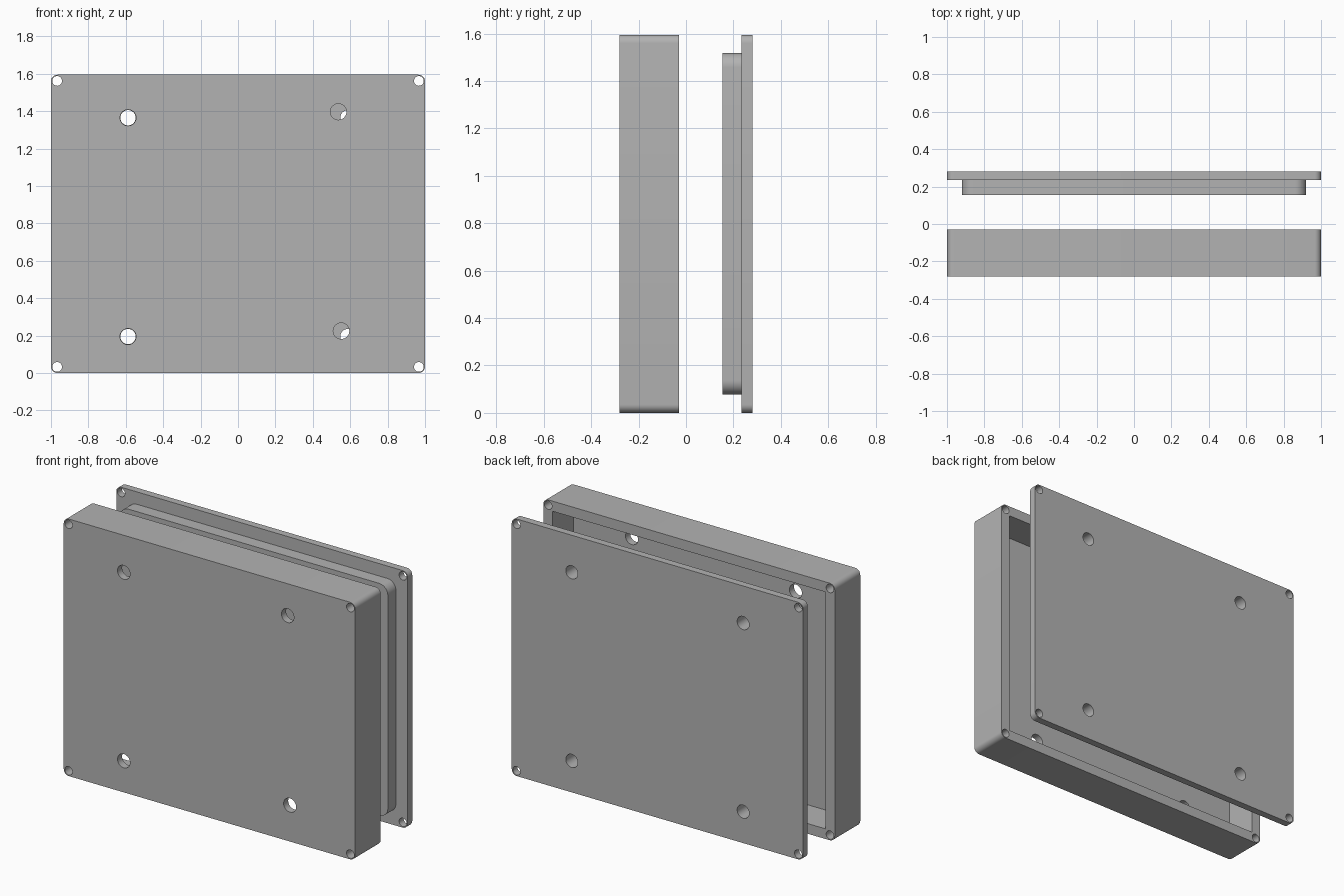
import bpy, bmesh, math

cube = bpy.data.objects.get("Cube")
if cube:
    bpy.data.objects.remove(cube, do_unlink=True)

HEIGHT = 1.595
MID = HEIGHT / 2

grey = bpy.data.materials.new("plain grey")
grey.use_nodes = True
colour = (0.45, 0.45, 0.45, 1)
grey.diffuse_color = colour
grey.node_tree.nodes["Principled BSDF"].inputs["Base Color"].default_value = colour


def prism(name, outline, y0, y1):
    """Extrude an x, z outline from y0 to y1."""
    bm = bmesh.new()
    face = bm.faces.new([bm.verts.new((x, y0, z)) for x, z in outline])
    ext = bmesh.ops.extrude_face_region(bm, geom=[face])
    verts = [v for v in ext["geom"] if isinstance(v, bmesh.types.BMVert)]
    bmesh.ops.translate(bm, verts=verts, vec=(0, y1 - y0, 0))
    bmesh.ops.recalc_face_normals(bm, faces=bm.faces)
    mesh = bpy.data.meshes.new(name)
    bm.to_mesh(mesh)
    bm.free()
    mesh.materials.append(grey)
    obj = bpy.data.objects.new(name, mesh)
    bpy.context.collection.objects.link(obj)
    return obj


def circle(x, z, r, n=32):
    return [(x + r * math.cos(math.tau * i / n), z + r * math.sin(math.tau * i / n))
            for i in range(n)]


def rounded(hx, hz, r, n=8):
    """Rounded rectangle centred on the panel."""
    pts = []
    for k, (sx, sz) in enumerate([(1, 1), (-1, 1), (-1, -1), (1, -1)]):
        for i in range(n + 1):
            a = (k + i / n) * math.pi / 2
            pts.append((sx * (hx - r) + r * math.cos(a),
                        MID + sz * (hz - r) + r * math.sin(a)))
    return pts


def combine(obj, other, operation):
    mod = obj.modifiers.new("combine", 'BOOLEAN')
    mod.operation = operation
    mod.solver = 'EXACT'
    mod.object = other
    bpy.context.view_layer.objects.active = obj
    bpy.ops.object.modifier_apply(modifier=mod.name)
    bpy.data.objects.remove(other, do_unlink=True)


def drill(obj, x, z, r):
    combine(obj, prism("drill", circle(x, z, r), -0.5, 0.5), 'DIFFERENCE')


# Open-backed case
case = prism("case", rounded(1, MID, 0.035), -0.28, -0.03)
cx, cz = 0.937, MID - 0.063
cavity = prism("cavity", [(-cx, MID - cz), (cx, MID - cz), (cx, MID + cz), (-cx, MID + cz)],
               -0.235, 0.1)
combine(case, cavity, 'DIFFERENCE')

# Lid plate with its raised plug
lid = prism("lid", rounded(1, MID, 0.035), 0.235, 0.28)
plug = prism("lid_plug", rounded(0.92, MID - 0.077, 0.06), 0.155, 0.25)
combine(lid, plug, 'UNION')

# Mounting holes, the right-hand pair of the case slightly offset
for x, z in [(-0.588, 1.365), (-0.588, 0.195), (0.537, 1.397), (0.552, 0.225)]:
    drill(case, x, z, 0.043)
for x in (-0.588, 0.588):
    for z in (0.195, 1.365):
        drill(lid, x, z, 0.041)

# Corner screw holes through both parts
for part in (case, lid):
    for x in (-0.967, 0.967):
        for z in (0.033, HEIGHT - 0.033):
            drill(part, x, z, 0.026)

# Smooth the round surfaces and keep the edges crisp
for part in (case, lid):
    bpy.ops.object.select_all(action='DESELECT')
    part.select_set(True)
    bpy.context.view_layer.objects.active = part
    bpy.ops.object.shade_smooth_by_angle(angle=math.radians(30))
